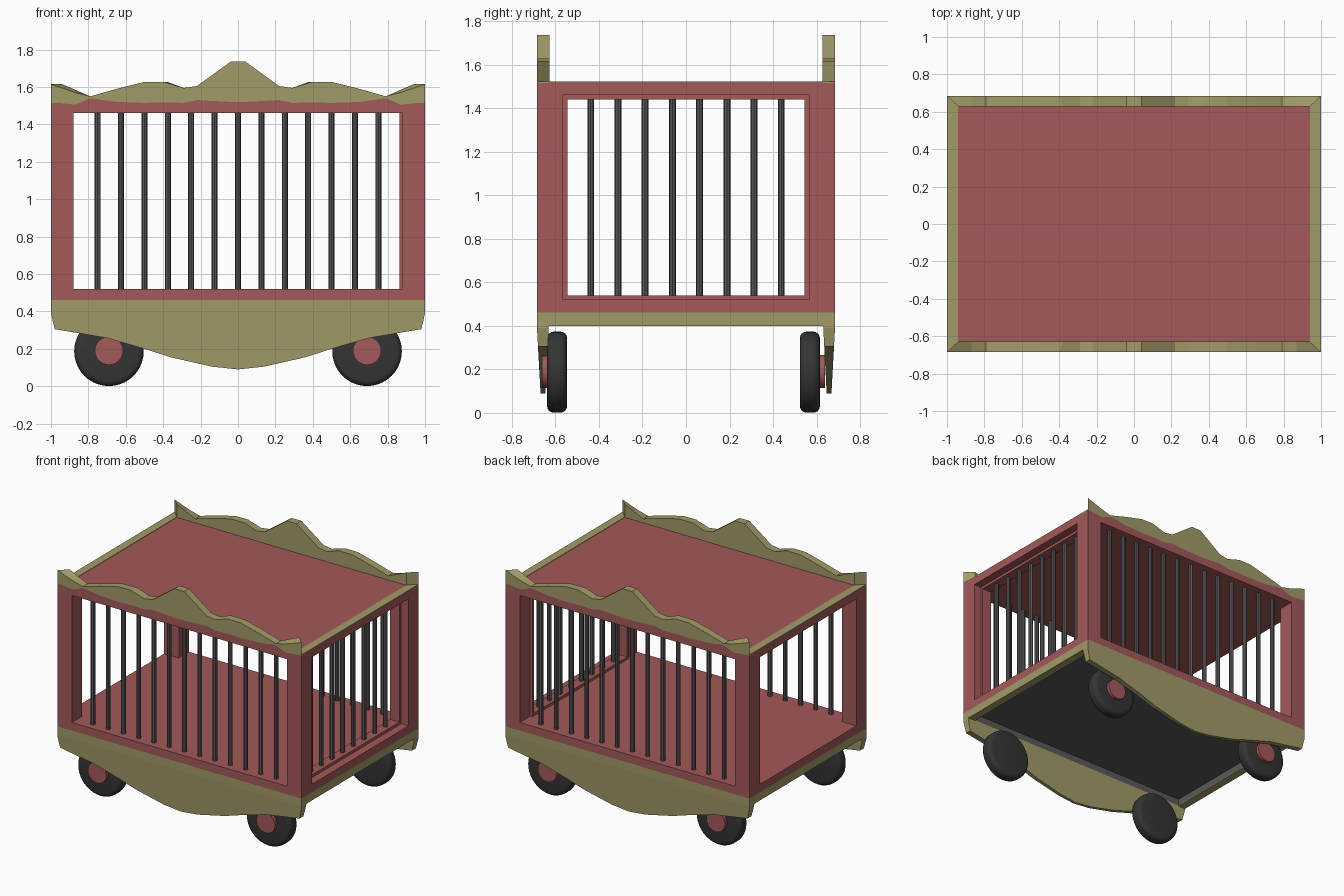
import bpy, bmesh, math
from mathutils import Matrix

if "Cube" in bpy.data.objects:
    bpy.data.objects.remove(bpy.data.objects["Cube"])


def mat(name, rgb):
    m = bpy.data.materials.new(name)
    m.diffuse_color = (*rgb, 1)
    m.use_nodes = True
    m.node_tree.nodes["Principled BSDF"].inputs["Base Color"].default_value = m.diffuse_color
    return m


RED = mat("red_paint", (0.37, 0.10, 0.10))
OLIVE = mat("olive_paint", (0.36, 0.33, 0.14))
STEEL = mat("dark_steel", (0.10, 0.10, 0.10))
RUBBER = mat("rubber", (0.035, 0.035, 0.035))


def finish(name, bm, material):
    bmesh.ops.recalc_face_normals(bm, faces=bm.faces)
    me = bpy.data.meshes.new(name)
    bm.to_mesh(me)
    bm.free()
    ob = bpy.data.objects.new(name, me)
    bpy.context.collection.objects.link(ob)
    me.materials.append(material)
    return ob


def box(name, x, y, z, material):
    bm = bmesh.new()
    size = Matrix.Diagonal((x[1] - x[0], y[1] - y[0], z[1] - z[0], 1))
    mid = Matrix.Translation(((x[0] + x[1]) / 2, (y[0] + y[1]) / 2, (z[0] + z[1]) / 2))
    bmesh.ops.create_cube(bm, size=1, matrix=mid @ size)
    return finish(name, bm, material)


def loft(name, rings, material):
    """Skin a row of closed cross-sections, capping both ends."""
    bm = bmesh.new()
    rows = [[bm.verts.new(p) for p in r] for r in rings]
    n = len(rows[0])
    for a, b in zip(rows, rows[1:]):
        for i in range(n):
            j = (i + 1) % n
            bm.faces.new((a[i], a[j], b[j], b[i]))
    bm.faces.new(rows[0])
    bm.faces.new(rows[-1])
    return finish(name, bm, material)


def cylinder(name, r, depth, center, sides, material, lying=False, bevel=0):
    bm = bmesh.new()
    rot = Matrix.Rotation(math.pi / 2, 4, 'X') if lying else Matrix()
    bmesh.ops.create_cone(bm, cap_ends=True, segments=sides, radius1=r, radius2=r, depth=depth,
                          matrix=Matrix.Translation(center) @ rot)
    if bevel:
        rims = [e for e in bm.edges if any(len(f.verts) > 4 for f in e.link_faces)]
        bmesh.ops.bevel(bm, geom=rims, offset=bevel, segments=4, profile=0.5, affect='EDGES')
    ob = finish(name, bm, material)
    if lying:
        bpy.context.view_layer.objects.active = ob
        ob.select_set(True)
        bpy.ops.object.shade_smooth_by_angle(angle=math.radians(35))
        ob.select_set(False)
    return ob


def mirrored(cols):
    """Columns given for x <= 0, repeated on the other side."""
    return cols + [(-c[0], *c[1:]) for c in reversed(cols) if c[0] < 0]


# Cage body: floor, roof and corner posts
box("cage_floor", (-1, 1), (-.685, .685), (.46, .52), RED)
box("cage_roof", (-1, 1), (-.63, .63), (1.46, 1.52), RED)
for sx in (-1, 1):
    for sy in (-1, 1):
        box("corner_post", sorted((sx * .88, sx)), sorted((sy * .565, sy * .685)), (.52, 1.46), RED)
    # End trim above and below
    ex = sorted((sx * .94, sx))
    box("roof_end_trim", ex, (-.685, .685), (1.515, 1.523), OLIVE)
    box("base_end_trim", ex, (-.63, .63), (.40, .46), OLIVE)

# Grey underside tray, open at the bottom
bm = bmesh.new()
bmesh.ops.create_cube(bm, size=1, matrix=Matrix.Translation((0, 0, .428)) @ Matrix.Diagonal((1.876, 1.256, .05, 1)))
bmesh.ops.delete(bm, geom=[f for f in bm.faces if f.calc_center_median().z < .41], context='FACES')
finish("underside", bm, STEEL)

# Crest columns: x outer, x inner, bottom z, top z
crest = mirrored([(-1, .94, 1.52, 1.615), (-.87, .87, 1.505, 1.57), (-.79, .79, 1.54, 1.55),
                  (-.65, .65, 1.52, 1.59), (-.5, .5, 1.515, 1.627), (-.4, .38, 1.518, 1.628),
                  (-.29, .29, 1.515, 1.595), (-.22, .22, 1.53, 1.605), (-.04, .04, 1.52, 1.735)])
# Skirt columns: x, bottom z
skirt = mirrored([(-1, .39), (-.98, .305), (-.70, .258), (-.5, .20), (-.36, .155), (-.14, .105), (0, .09)])

for s in (-1, 1):
    fascia, top, lower = [], [], []
    for x, xi, zb, zt in crest:
        xi = math.copysign(xi, x)
        yo, yi = s * .685, s * .628
        fascia.append([(x, yo, 1.46), (x, yo, zb), (x, yi, min(zb, 1.52)), (x, yi, 1.46)])
        # the top inner edge at the 1.57 column keeps the mitred end straight
        zi = 1.585 if zt == 1.57 else zt
        top.append([(x, yo, zb), (x, yo, zt), (xi, yi, zi), (xi, yi, 1.515)])
    for x, zb in skirt:
        t = (.40 - zb) / .31
        yo, yi = s * (.685 - .017 * t), s * (.63 + .016 * t)
        lower.append([(x, s * .685, .46), (x, s * .685, .40), (x, yo, zb),
                      (x, yi, zb), (x, s * .63, .40), (x, s * .63, .46)])
    loft("side_fascia", fascia, RED)
    loft("scalloped_crest", top, OLIVE)
    loft("side_skirt", lower, OLIVE)
    # Side bars
    for i in range(13):
        cylinder("side_bar", .016, .95, (-.75 + .125 * i, s * .625, .99), 8, STEEL)
    # Wheels and hubs
    yc = -.592 if s < 0 else .569
    for x in (-.69, .69):
        cylinder("wheel", .186, .092, (x, yc, .187), 40, RUBBER, True, .03)
        cylinder("wheel_hub", .076, .04, (x, yc + s * .05, .19), 24, RED, True)

# Barred door on the right end (left end stays open)
dx = (.863, .94)
for s in (-1, 1):
    box("door_stile", dx, sorted((s * .545, s * .565)), (.52, 1.46), RED)
for z in (.52, 1.44):
    box("door_rail", dx, (-.545, .545), (z, z + .02), RED)
for i in range(8):
    cylinder("door_bar", .016, .93, (.90, -.4375 + .125 * i, .99), 8, STEEL)
